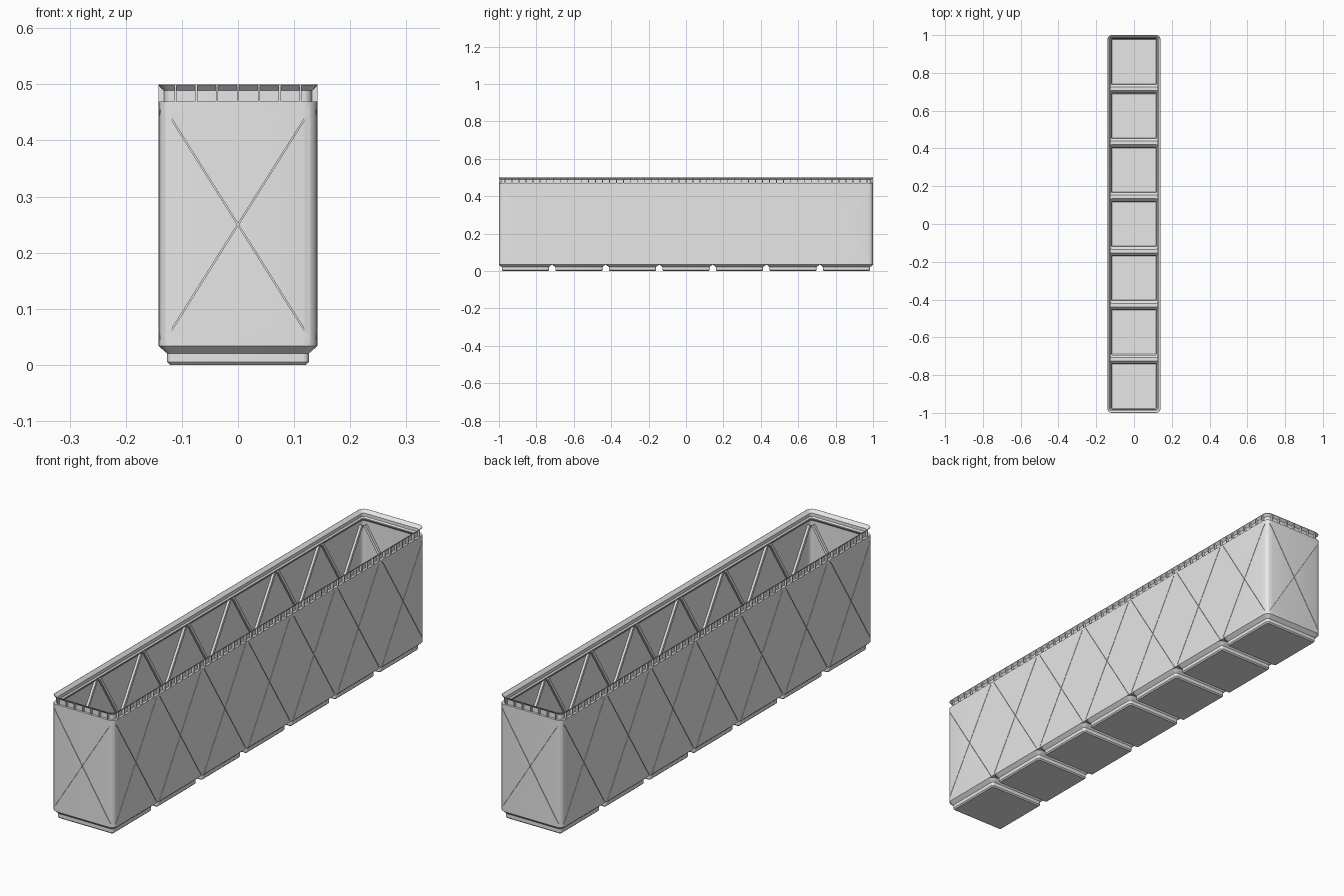
import bpy, bmesh, math
from mathutils import Vector

if "Cube" in bpy.data.objects:
    bpy.data.objects.remove(bpy.data.objects["Cube"])

HX, HY, R = 0.1414, 1.0, 0.0255      # half width, half length, corner radius
CELLS, PITCH = 7, 0.2862
MID, XU, XZ = 0.25, 0.133, 0.211     # cross pattern centre and half extents

grey = bpy.data.materials.new("light_grey")
grey.diffuse_color = (0.8, 0.8, 0.8, 1)
grey.use_nodes = True
grey.node_tree.nodes["Principled BSDF"].inputs["Base Color"].default_value = grey.diffuse_color


def finish(bm, name, smooth=False):
    bmesh.ops.recalc_face_normals(bm, faces=bm.faces)
    me = bpy.data.meshes.new(name)
    bm.to_mesh(me)
    bm.free()
    me.materials.append(grey)
    ob = bpy.data.objects.new(name, me)
    bpy.context.collection.objects.link(ob)
    if smooth:
        shade(ob)
    return ob


def activate(ob):
    bpy.ops.object.select_all(action='DESELECT')
    ob.select_set(True)
    bpy.context.view_layer.objects.active = ob


def shade(ob):
    activate(ob)
    bpy.ops.object.shade_smooth_by_angle(angle=math.radians(30))


def ring(bm, hx, hy, inset, z, cy=0.0, seg=6):
    """Rounded rectangle loop, offset inward by inset."""
    r = max(R - inset, 0.004)
    out = []
    for q, (sx, sy) in enumerate([(1, 1), (-1, 1), (-1, -1), (1, -1)]):
        for i in range(seg + 1):
            a = math.pi / 2 * (q + i / seg)
            out.append(bm.verts.new((sx * (hx - inset - r) + r * math.cos(a),
                                     cy + sy * (hy - inset - r) + r * math.sin(a), z)))
    return out


def loft(bm, hx, hy, profile, cy=0.0, closed=False):
    rings = [ring(bm, hx, hy, d, z, cy) for d, z in profile]
    pairs = list(zip(rings, rings[1:]))
    if closed:
        pairs.append((rings[-1], rings[0]))
    else:
        bm.faces.new(rings[0])
        bm.faces.new(rings[-1])
    n = len(rings[0])
    for a, b in pairs:
        for i in range(n):
            j = (i + 1) % n
            bm.faces.new((a[i], a[j], b[j], b[i]))


def on_side(side, u, inset, z):
    """Point on one of the four walls, measured along it and inward."""
    s = 1 if side in ("back", "right") else -1
    if side in ("front", "back"):
        return Vector((u, s * (HY - inset), z))
    return Vector((s * (HX - inset), u, z))


def prism(bm, a, b):
    va, vb = [bm.verts.new(p) for p in a], [bm.verts.new(p) for p in b]
    bm.faces.new(va)
    bm.faces.new(vb[::-1])
    n = len(va)
    for i in range(n):
        j = (i + 1) % n
        bm.faces.new((va[i], vb[i], vb[j], va[j]))


def box(bm, x0, x1, y0, y1, z0, z1):
    base = [(x0, y0), (x1, y0), (x1, y1), (x0, y1)]
    prism(bm, [(x, y, z0) for x, y in base], [(x, y, z1) for x, y in base])


def bar(bm, side, p, q, width, d0, d1):
    """Straight bar lying on a wall from p to q, between two depths."""
    p, q = Vector(p), Vector(q)
    t = (q - p).normalized()
    n = Vector((-t.y, t.x)) * width / 2
    quad = [p + n, q + n, q - n, p - n]
    prism(bm, [on_side(side, c.x, d0, c.y) for c in quad],
          [on_side(side, c.x, d1, c.y) for c in quad])


centres = [(i - (CELLS - 1) / 2) * PITCH for i in range(CELLS)]
bays = [(s, 0.0) for s in ("front", "back")]
bays += [(s, c) for s in ("left", "right") for c in centres]

# outer wall with hollow stacking lip
bm = bmesh.new()
loft(bm, HX, HY, [
    (0, .0335), (0, .469), (.0098, .469), (.0098, .4885), (0, .4983), (0, .5),
    (.001, .5), (.0129, .488), (.0129, .475), (.0177, .470), (.0177, .466),
    (.007, .455), (.007, .0335)], closed=True)
wall = finish(bm, "bin_wall")

# thin diagonal grooves on the outside
for slope in (1, -1):
    bm = bmesh.new()
    for side, c in bays:
        bar(bm, side, (c - XU, MID - slope * XZ), (c + XU, MID + slope * XZ),
            0.002, -0.005, 0.003)
    cutter = finish(bm, "groove_cutter")
    cutter.hide_render = True
    activate(wall)
    mod = wall.modifiers.new("grooves", 'BOOLEAN')
    mod.operation = 'DIFFERENCE'
    mod.solver = 'EXACT'
    mod.object = cutter
    bpy.ops.object.modifier_apply(modifier=mod.name)
    bpy.data.objects.remove(cutter)
shade(wall)

# diagonal ribs on the inside
bm = bmesh.new()
for side, c in bays:
    limit = (HX if side in ("front", "back") else HY) - 0.02
    for slope in (1, -1):
        ends = []
        for s in (-1, 1):
            f = 0.9 if abs(c + s * XU) > limit else 1.0
            ends.append((c + s * f * XU, MID + s * f * slope * XZ))
        bar(bm, side, ends[0], ends[1], 0.011, 0.006, 0.0165)
finish(bm, "inner_ribs")

# small upright ribs in the lip recess
bm = bmesh.new()
section = [(0, .4685), (0, .4983), (.0102, .4881), (.0102, .4685)]
for side, count in (("front", 3), ("back", 3), ("left", 26), ("right", 26)):
    for k in range(-count, count + 1):
        u = k * 0.0372
        prism(bm, [on_side(side, u - .002, d, z) for d, z in section],
              [on_side(side, u + .002, d, z) for d, z in section])
finish(bm, "lip_ribs")

# hollow stepped feet, one under each cell
for i, c in enumerate(centres):
    bm = bmesh.new()
    loft(bm, HX, HX, [
        (.0203, 0), (.0153, .005), (.0153, .02), (0, .0335), (.003, .0336),
        (.003, .040), (.0075, .040), (.0215, .025), (.0215, .011), (.0245, .007)], cy=c)
    finish(bm, f"foot_{i + 1}", smooth=True)

# bridges closing the gaps between feet
bm = bmesh.new()
for a, b in zip(centres, centres[1:]):
    y = (a + b) / 2
    box(bm, -.125, .125, y - .006, y + .006, .0345, .0402)
    for s in (-1, 1):
        x0, x1 = sorted((s * .125, s * .137))
        box(bm, x0, x1, y - .022, y + .022, .0345, .0402)
finish(bm, "foot_bridges")
